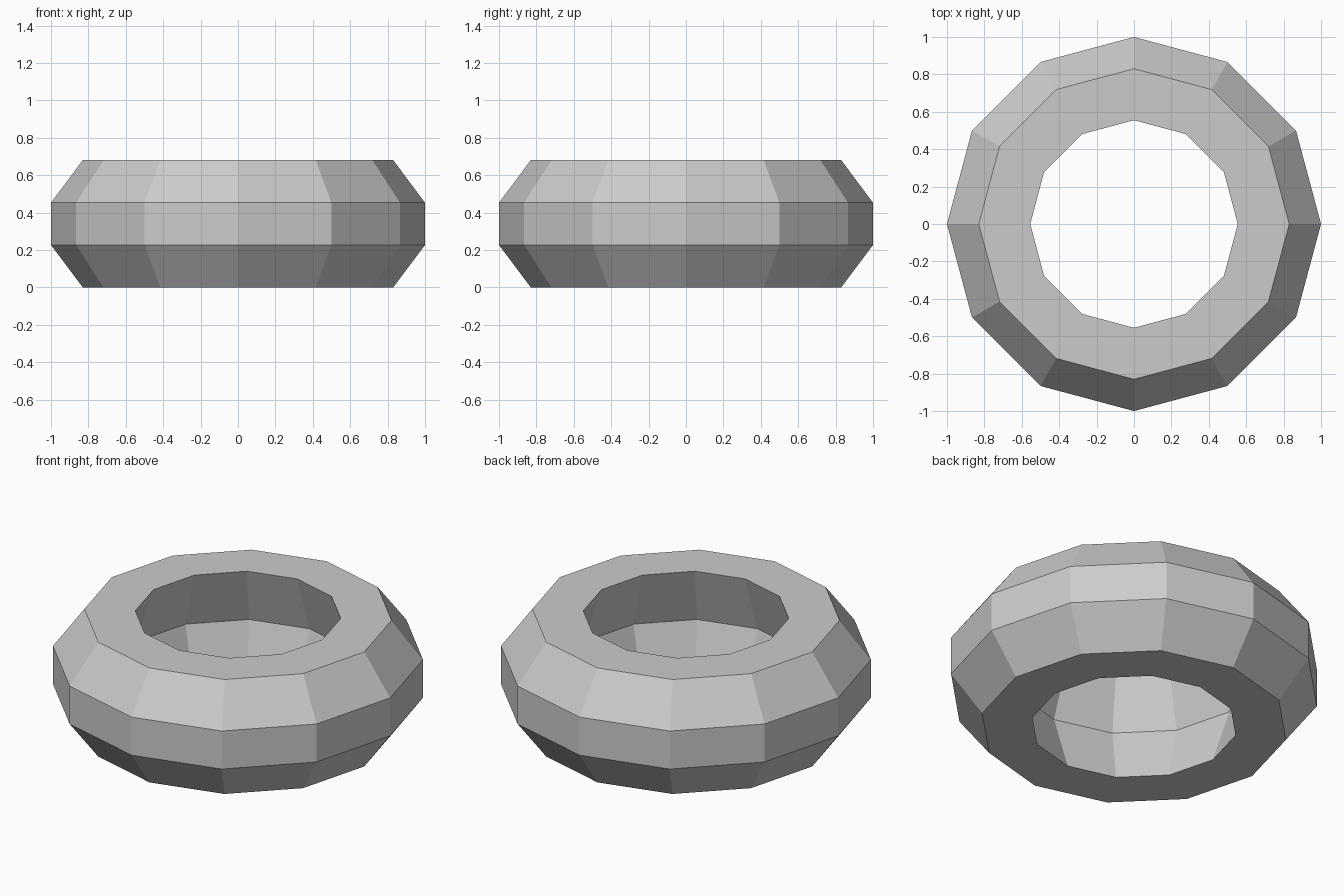
import bpy, bmesh
from math import cos, sin, tau

if "Cube" in bpy.data.objects:
    bpy.data.objects.remove(bpy.data.objects["Cube"])

SIDES = 12

# Cross-section (radius, height): bevelled outside, V-grooved inside
profile = [(0.83, 0.0), (1.0, 0.227), (1.0, 0.453), (0.83, 0.68),
           (0.555, 0.68), (0.67, 0.34), (0.555, 0.0)]

# Ring: revolve the closed section in 12 flat steps
bm = bmesh.new()
rings = [[bm.verts.new((r * cos(tau * i / SIDES), r * sin(tau * i / SIDES), z))
          for r, z in profile] for i in range(SIDES)]
n = len(profile)
for i in range(SIDES):
    a, b = rings[i], rings[(i + 1) % SIDES]
    for j in range(n):
        k = (j + 1) % n
        bm.faces.new((a[j], b[j], b[k], a[k]))
bmesh.ops.recalc_face_normals(bm, faces=bm.faces[:])

mesh = bpy.data.meshes.new("faceted_ring")
bm.to_mesh(mesh)
bm.free()
ring = bpy.data.objects.new("faceted_ring", mesh)
bpy.context.collection.objects.link(ring)
